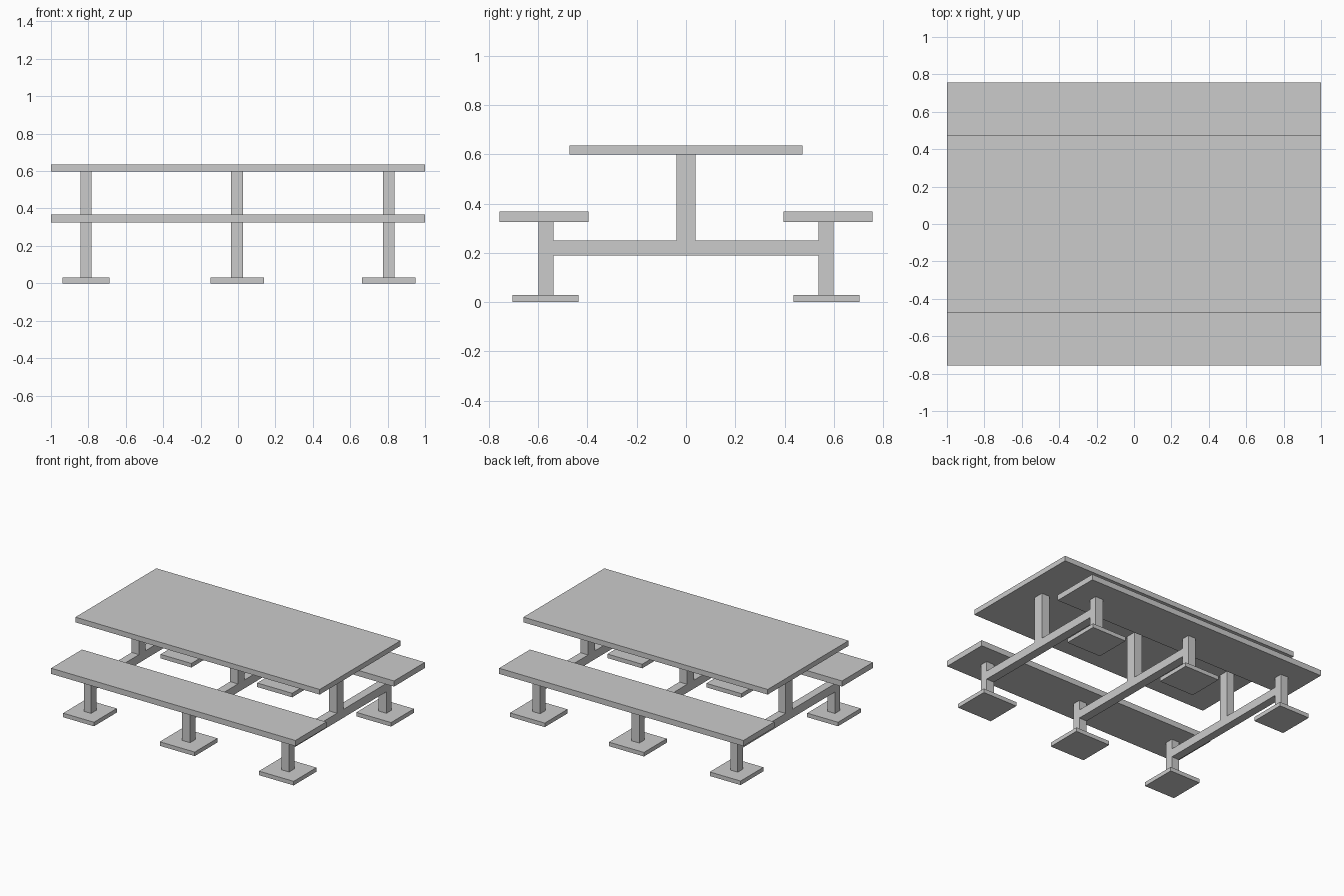
import bpy, bmesh
from mathutils import Matrix, Vector

if "Cube" in bpy.data.objects:
    bpy.data.objects.remove(bpy.data.objects["Cube"])


def box(name, x, y, z):
    # Box from (min, max) ranges on each axis
    lo, hi = Vector((x[0], y[0], z[0])), Vector((x[1], y[1], z[1]))
    bm = bmesh.new()
    bmesh.ops.create_cube(bm, size=1, matrix=Matrix.Translation((lo + hi) / 2)
                          @ Matrix.Diagonal((*(hi - lo), 1)))
    me = bpy.data.meshes.new(name)
    bm.to_mesh(me)
    bm.free()
    ob = bpy.data.objects.new(name, me)
    bpy.context.collection.objects.link(ob)
    return ob


def mirrored_y(ob):
    # Repeat the part on the other side of the table
    mod = ob.modifiers.new("Mirror", 'MIRROR')
    mod.use_axis = (False, True, False)
    mod.use_mirror_merge = False


# Table top and the two bench seats
box("table_top", (-1, 1), (-0.473, 0.473), (0.598, 0.636))
mirrored_y(box("bench_seat", (-1, 1), (-0.757, -0.396), (0.325, 0.367)))

# Three support frames: (name, centre x, half post width, half foot width)
for side, cx, hp, hf in (("left", -0.813, 0.03, 0.126),
                         ("middle", -0.005, 0.032, 0.143),
                         ("right", 0.806, 0.032, 0.142)):
    post, foot = (cx - hp, cx + hp), (cx - hf, cx + hf)
    box(side + "_cross_beam", post, (-0.538, 0.538), (0.189, 0.251))
    box(side + "_table_post", post, (-0.039, 0.039), (0.251, 0.598))
    mirrored_y(box(side + "_bench_leg", post, (-0.599, -0.538), (0.03, 0.325)))
    mirrored_y(box(side + "_foot_plate", foot, (-0.703, -0.436), (0, 0.03)))
